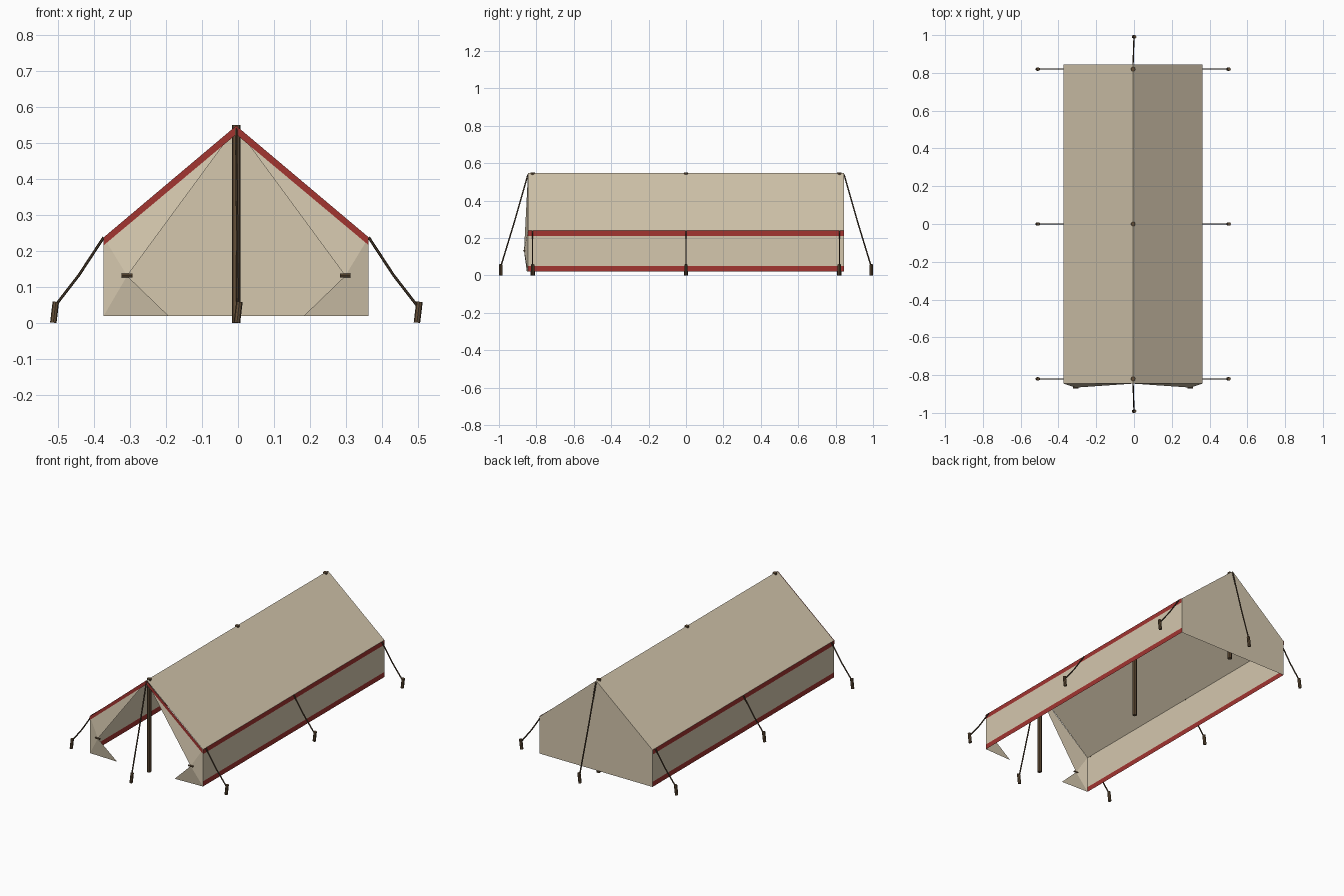
import bpy, bmesh
from mathutils import Vector

if "Cube" in bpy.data.objects:
    bpy.data.objects.remove(bpy.data.objects["Cube"])


def material(name, rgb):
    m = bpy.data.materials.new(name)
    m.use_nodes = True
    m.diffuse_color = (*rgb, 1)
    m.node_tree.nodes["Principled BSDF"].inputs["Base Color"].default_value = (*rgb, 1)
    return m


CANVAS = material("tan canvas", (0.66, 0.57, 0.42))
RED = material("red trim", (0.36, 0.035, 0.03))
WOOD = material("brown wood", (0.13, 0.08, 0.04))
ROPE = material("dark rope", (0.07, 0.045, 0.025))

CX = -0.005                     # centre line of the tent
W, L = 0.368, 0.845             # half width, half length
BASE, EAVE, RIDGE = 0.02, 0.238, 0.548
HEM = 0.05


def sheet(name, polys, mats):
    """Thin cloth from (points, material index) polygons."""
    bm = bmesh.new()
    for pts, index in polys:
        f = bm.faces.new([bm.verts.new((CX + x, y, z)) for x, y, z in pts])
        f.material_index = index
    bmesh.ops.remove_doubles(bm, verts=bm.verts, dist=0.0001)
    me = bpy.data.meshes.new(name)
    bm.to_mesh(me)
    bm.free()
    for m in mats:
        me.materials.append(m)
    ob = bpy.data.objects.new(name, me)
    bpy.context.collection.objects.link(ob)
    return ob


def rods(name, points, radius, mat, sides=8):
    """Round rod following a chain of points."""
    bm = bmesh.new()
    for a, b in zip(points, points[1:]):
        a, b = Vector(a), Vector(b)
        d = b - a
        mtx = d.to_track_quat('Z', 'Y').to_matrix().to_4x4()
        mtx.translation = (a + b) / 2 + Vector((CX, 0, 0))
        bmesh.ops.create_cone(bm, cap_ends=True, segments=sides, radius1=radius,
                              radius2=radius, depth=d.length, matrix=mtx)
    me = bpy.data.meshes.new(name)
    bm.to_mesh(me)
    bm.free()
    me.materials.append(mat)
    bpy.context.collection.objects.link(bpy.data.objects.new(name, me))


def strip(x1, z1, x2, z2):
    """Lengthwise rectangle between two cross-section points."""
    return [(x1, -L, z1), (x1, L, z1), (x2, L, z2), (x2, -L, z2)]


# Back wall
sheet("back_wall", [([(-W, L, BASE), (-W, L, EAVE), (0, L, RIDGE),
                      (W, L, EAVE), (W, L, BASE)], 0)], [CANVAS])

for s, side in ((1, "left"), (-1, "right")):
    # Roof slope and side wall with a hem visible on both faces
    sheet(side + "_roof", [(strip(0, RIDGE, s * W, EAVE)[::s], 0)], [CANVAS])
    sheet(side + "_wall", [(strip(s * W, EAVE, s * W, HEM)[::s], 0),
                           (strip(s * W, HEM, s * W, BASE)[::s], 1)], [CANVAS, RED])
    # Eave band on the outside
    x = s * (W + 0.002)
    sheet(side + "_eave_band", [(strip(x, EAVE + 0.001, x, EAVE - 0.026)[::s], 0)], [RED])
    # Front gable trim
    y = -L - 0.003
    sheet(side + "_gable_trim", [([(0, y, RIDGE), (0, y, RIDGE - 0.024),
                                   (s * W, y, EAVE - 0.022), (s * W, y, EAVE)][::s], 0)], [RED])
    # Door flap tied back to a toggle
    apex, eave, foot = (0, -L, RIDGE - 0.005), (s * W, -L, EAVE), (s * W, -L, BASE)
    tie, tip = (s * 0.303, -L - 0.021, 0.131), (s * 0.188, -L - 0.006, BASE)
    sheet(side + "_door_flap", [([apex, tie, eave][::s], 0), ([eave, tie, foot][::s], 0),
                                ([tie, tip, foot][::s], 0)], [CANVAS])
    rods(side + "_toggle", [(s * 0.303 - 0.015, -L - 0.021, 0.132),
                            (s * 0.303 + 0.015, -L - 0.021, 0.132)], 0.005, WOOD)


def guy_line(name, top, foot):
    """Slightly slack rope down to a leaning stake."""
    top, foot = Vector(top), Vector(foot)
    end = foot + Vector((0, 0, 0.045))
    mid = (top + end) / 2 - Vector((0, 0, 0.008))
    rods(name + "_rope", [top, mid, end], 0.0038, ROPE, 6)
    rods(name + "_stake", [foot + Vector((-0.003, 0, 0.001)),
                           foot + Vector((0.004, 0, 0.059))], 0.009, WOOD)


# Poles and side guy lines
for y, place in ((-0.82, "front"), (0, "middle"), (0.82, "back")):
    rods(place + "_pole", [(0, y, 0), (0, y, RIDGE + 0.002)], 0.012, WOOD)
    for s, side in ((1, "left"), (-1, "right")):
        guy_line(place + "_" + side, (s * W, y, EAVE), (s * 0.505, y, 0))

# End guy lines
for s, place in ((-1, "front_end"), (1, "back_end")):
    guy_line(place, (0, s * L, RIDGE - 0.008), (0.005, s * 0.991, 0))
